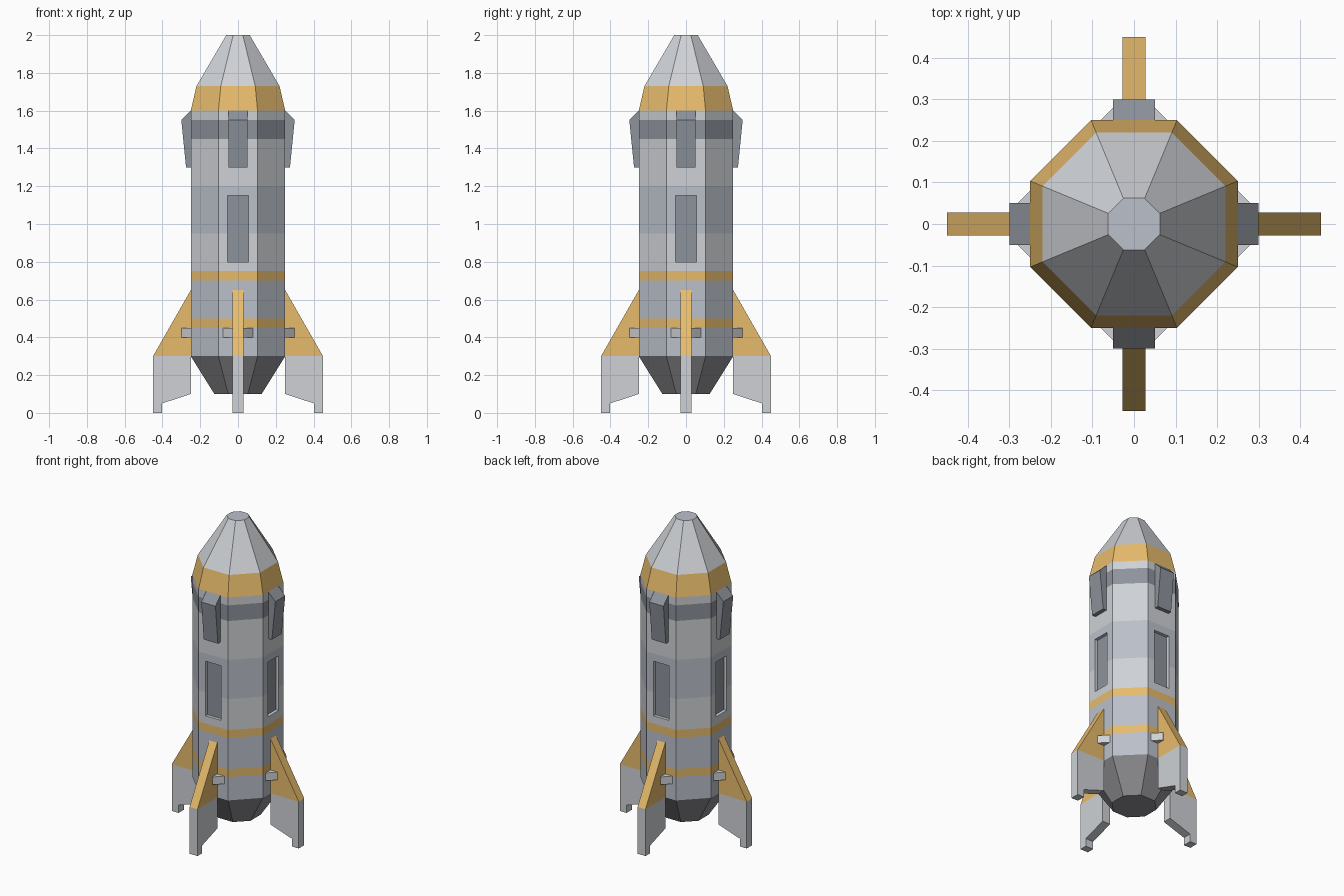
import bpy, bmesh
from math import pi, cos, sin
from mathutils import Matrix, Vector

if "Cube" in bpy.data.objects:
    bpy.data.objects.remove(bpy.data.objects["Cube"])


def material(name, r, g, b):
    m = bpy.data.materials.new(name)
    m.diffuse_color = (r, g, b, 1)
    m.use_nodes = True
    m.node_tree.nodes["Principled BSDF"].inputs["Base Color"].default_value = m.diffuse_color
    return m


LIGHT = material("light_grey", 0.62, 0.64, 0.67)
MID = material("blue_grey", 0.50, 0.53, 0.59)
DARK = material("dark_grey", 0.27, 0.29, 0.33)
TAIL = material("tail_grey", 0.28, 0.28, 0.30)
GOLD = material("gold", 0.80, 0.50, 0.15)


def finish(bm, name, mats):
    bmesh.ops.recalc_face_normals(bm, faces=bm.faces)
    mesh = bpy.data.meshes.new(name)
    bm.to_mesh(mesh)
    bm.free()
    for m in mats:
        mesh.materials.append(m)
    ob = bpy.data.objects.new(name, mesh)
    bpy.context.collection.objects.link(ob)
    return ob


def prism(bm, outline, thickness):
    """Close a flat outline and extrude it along the thickness vector."""
    face = bm.faces.new([bm.verts.new(p) for p in outline])
    ext = bmesh.ops.extrude_face_region(bm, geom=[face])
    verts = [v for v in ext["geom"] if isinstance(v, bmesh.types.BMVert)]
    bmesh.ops.translate(bm, verts=verts, vec=Vector(thickness))


def side_prism(bm, profile, half):
    """Radial profile (distance, height), extruded across the width."""
    prism(bm, [(r, -half, z) for r, z in profile], (0, 2 * half, 0))


def four_sides(name, mat, build):
    """One copy of the part on each of the four main sides."""
    for i, side in enumerate(("right", "back", "left", "front")):
        bm = bmesh.new()
        build(bm)
        bmesh.ops.rotate(bm, verts=bm.verts, cent=(0, 0, 0),
                         matrix=Matrix.Rotation(i * pi / 2, 3, 'Z'))
        finish(bm, f"{name}_{side}", [mat])


def box(bm, r0, r1, half, z0, z1):
    side_prism(bm, [(r0, z0), (r1, z0), (r1, z1), (r0, z1)], half)


# Octagonal hull: (flat radius, height, material of the band above)
mats = [LIGHT, MID, DARK, TAIL, GOLD]
bands = [(0.125, 0.10, 3), (0.25, 0.30, 1), (0.25, 0.45, 4), (0.25, 0.50, 1),
         (0.25, 0.70, 4), (0.25, 0.75, 0), (0.25, 0.95, 1), (0.25, 1.20, 0),
         (0.25, 1.45, 2), (0.25, 1.55, 0), (0.25, 1.60, 4), (0.22, 1.73, 0),
         (0.062, 2.00, 0)]
bm = bmesh.new()
rings = []
for r, z, _ in bands:
    c = r / cos(pi / 8)
    rings.append([bm.verts.new((c * cos((k + 0.5) * pi / 4),
                                c * sin((k + 0.5) * pi / 4), z)) for k in range(8)])
for i in range(len(rings) - 1):
    for k in range(8):
        n = (k + 1) % 8
        f = bm.faces.new((rings[i][k], rings[i][n], rings[i + 1][n], rings[i + 1][k]))
        f.material_index = bands[i][2]
bm.faces.new(rings[0]).material_index = 3
bm.faces.new(rings[-1]).material_index = 1
hull = finish(bm, "hull", mats)

# Window recesses cut into the four main sides
bm = bmesh.new()
for i in range(4):
    old = set(bm.verts)
    box(bm, 0.225, 0.30, 0.055, 0.80, 1.15)
    bmesh.ops.rotate(bm, verts=[v for v in bm.verts if v not in old], cent=(0, 0, 0),
                     matrix=Matrix.Rotation(i * pi / 2, 3, 'Z'))
cutter = finish(bm, "window_cutter", [LIGHT])
cutter.hide_render = True
cutter.display_type = 'WIRE'
cut = hull.modifiers.new("windows", 'BOOLEAN')
cut.operation = 'DIFFERENCE'
cut.solver = 'EXACT'
cut.object = cutter

# Dark window panels on the recess floors
four_sides("window_panel", DARK, lambda b: box(b, 0.22, 0.23, 0.055, 0.80, 1.15))

# Upper pods
pod = [(0.25, 1.60), (0.30, 1.55), (0.275, 1.30), (0.25, 1.30)]
four_sides("upper_pod", DARK, lambda b: side_prism(b, pod, 0.05))

# Fins and landing legs
fin = [(0.25, 0.30), (0.45, 0.30), (0.25, 0.65)]
leg = [(0.25, 0.30), (0.25, 0.10), (0.402, 0.05), (0.402, 0), (0.45, 0), (0.45, 0.30)]
four_sides("fin", GOLD, lambda b: side_prism(b, fin, 0.028))
four_sides("landing_leg", LIGHT, lambda b: side_prism(b, leg, 0.028))

# Wedge brackets where the fins meet the hull
wedge = [(0.25, -0.08, 0.40), (0.30, -0.03, 0.40), (0.30, 0.03, 0.40), (0.25, 0.08, 0.40)]
four_sides("fin_bracket", LIGHT, lambda b: prism(b, wedge, (0, 0, 0.05)))
